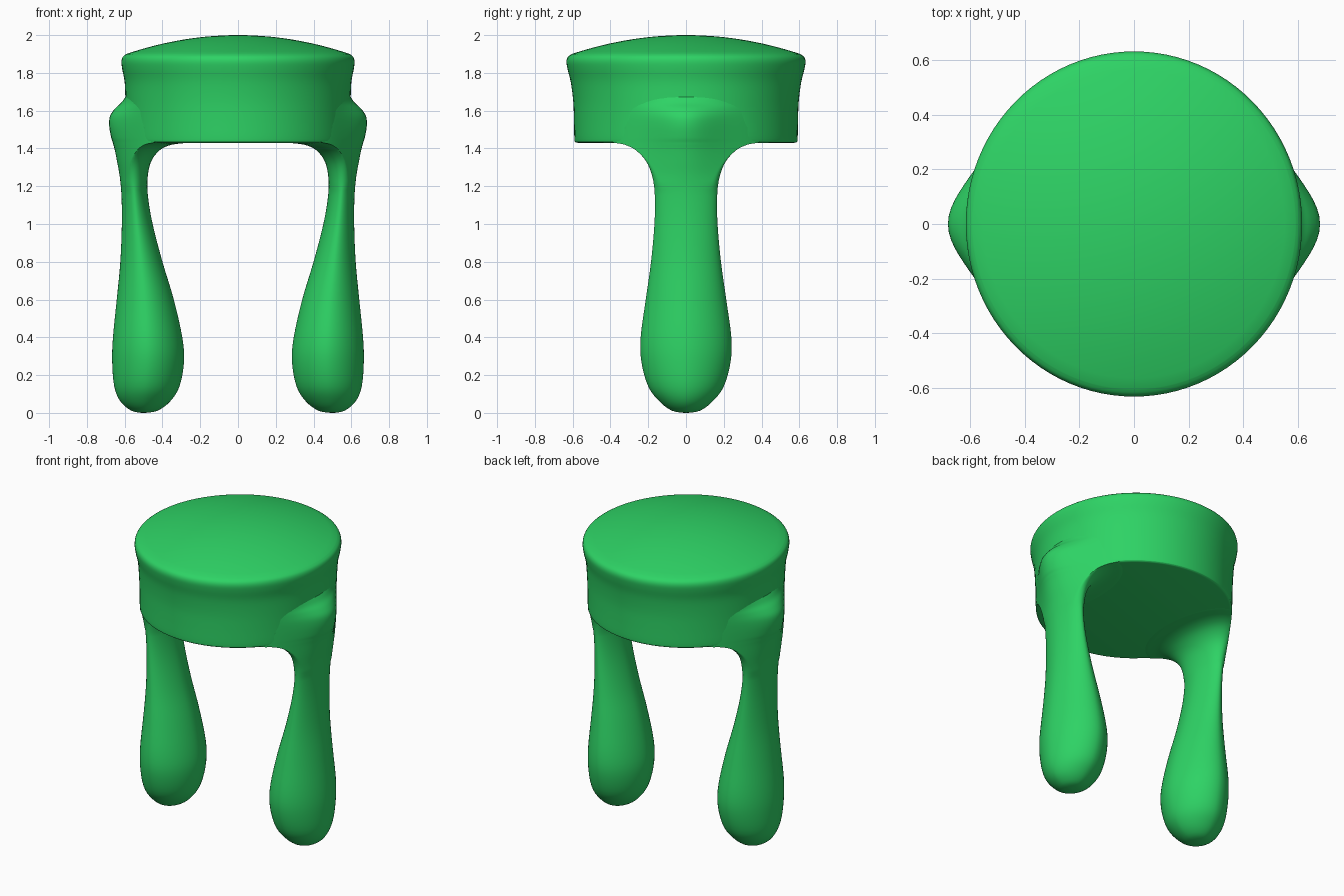
import bpy
import bmesh
from math import sin, cos, pi, sqrt, exp, copysign

if "Cube" in bpy.data.objects:
    bpy.data.objects.remove(bpy.data.objects["Cube"], do_unlink=True)

green = bpy.data.materials.new("leaf green")
green.use_nodes = True
colour = (0.027, 0.65, 0.13, 1)
green.diffuse_color = colour
green.node_tree.nodes["Principled BSDF"].inputs["Base Color"].default_value = colour


def smooth_rows(keys, steps):
    """Catmull-Rom curve through rows of values."""
    rows = []
    for i in range(len(keys) - 1):
        a, b = keys[max(i - 1, 0)], keys[i]
        c, d = keys[i + 1], keys[min(i + 2, len(keys) - 1)]
        for s in range(steps):
            t = s / steps
            rows.append([q + t * (r - p) / 2
                         + t * t * (p - 2.5 * q + 2 * r - d_ / 2)
                         + t ** 3 * (1.5 * (q - r) + (d_ - p) / 2)
                         for p, q, r, d_ in zip(a, b, c, d)])
    return rows + [list(keys[-1])]


def loft(name, rings):
    """Skin closed rings of points and cap both ends."""
    bm = bmesh.new()
    loops = [[bm.verts.new(p) for p in ring] for ring in rings]
    n = len(loops[0])
    for low, high in zip(loops, loops[1:]):
        for i in range(n):
            j = (i + 1) % n
            bm.faces.new((low[i], low[j], high[j], high[i]))
    bm.faces.new(loops[0][::-1])
    bm.faces.new(loops[-1])
    bmesh.ops.recalc_face_normals(bm, faces=bm.faces)
    mesh = bpy.data.meshes.new(name)
    bm.to_mesh(mesh)
    bm.free()
    mesh.materials.append(green)
    obj = bpy.data.objects.new(name, mesh)
    bpy.context.collection.objects.link(obj)
    bpy.ops.object.select_all(action="DESELECT")
    obj.select_set(True)
    bpy.context.view_layer.objects.active = obj
    bpy.ops.object.shade_smooth_by_angle(angle=pi / 4)
    return obj


# Round seat: height, half width, half depth
wall = [(1.43, 0.575, 0.575), (1.434, 0.586, 0.586), (1.45, 0.591, 0.591),
        (1.55, 0.593, 0.593), (1.65, 0.596, 0.597), (1.75, 0.6, 0.61),
        (1.82, 0.613, 0.627), (1.86, 0.617, 0.633), (1.885, 0.61, 0.625),
        (1.9, 0.592, 0.605)]
seat_rows = smooth_rows(wall, 4)
for k in range(1, 16):
    f = 1 - k / 15.2
    seat_rows.append((2 - 0.1 * f * f, 0.592 * f, 0.605 * f))
SEAT_SIDES = 96
loft("seat", [[(rx * cos(2 * pi * i / SEAT_SIDES), ry * sin(2 * pi * i / SEAT_SIDES), z)
               for i in range(SEAT_SIDES)] for z, rx, ry in seat_rows])

# Club-shaped legs flaring into the seat: height, inner x, outer x, half depth
leg_keys = [(0, 0.49, 0.51, 0.01), (0.012, 0.425, 0.565, 0.075),
            (0.06, 0.36, 0.622, 0.14), (0.14, 0.31, 0.655, 0.2),
            (0.27, 0.286, 0.666, 0.236), (0.4, 0.295, 0.662, 0.24),
            (0.6, 0.34, 0.642, 0.213), (0.8, 0.4, 0.623, 0.185),
            (1.0, 0.452, 0.615, 0.167), (1.15, 0.477, 0.617, 0.165),
            (1.25, 0.478, 0.626, 0.178), (1.33, 0.46, 0.64, 0.21),
            (1.39, 0.415, 0.652, 0.265), (1.42, 0.35, 0.66, 0.325),
            (1.434, 0.25, 0.664, 0.39), (1.46, 0.3, 0.672, 0.36),
            (1.52, 0.4, 0.682, 0.32), (1.57, 0.4, 0.678, 0.3),
            (1.61, 0.4, 0.652, 0.29), (1.64, 0.4, 0.62, 0.28),
            (1.67, 0.4, 0.598, 0.26), (1.71, 0.4, 0.57, 0.2)]
LEG_SIDES = 64


def leg_ring(side, z, inner, outer, depth):
    mid, half = (inner + outer) / 2, (outer - inner) / 2
    power = 1.1 if z < 1.2 else 1.0
    blend = min(max((z - 1.1) / 0.15, 0), 1)
    ring = []
    for i in range(LEG_SIDES):
        c, s = cos(2 * pi * i / LEG_SIDES), sin(2 * pi * i / LEG_SIDES)
        x = mid + half * copysign(abs(c) ** power, c)
        y = depth * copysign(abs(s) ** power, s)
        # Shoulder: follow the seat wall, with a bell-shaped bulge
        limit = sqrt(0.588 ** 2 - y * y) + (outer - 0.588) * exp(-(y / 0.19) ** 2)
        x += blend * (min(x, limit) - x)
        ring.append((side * x, y, z))
    return ring


for name, side in (("left_leg", 1), ("right_leg", -1)):
    loft(name, [leg_ring(side, *row) for row in smooth_rows(leg_keys, 4)])
